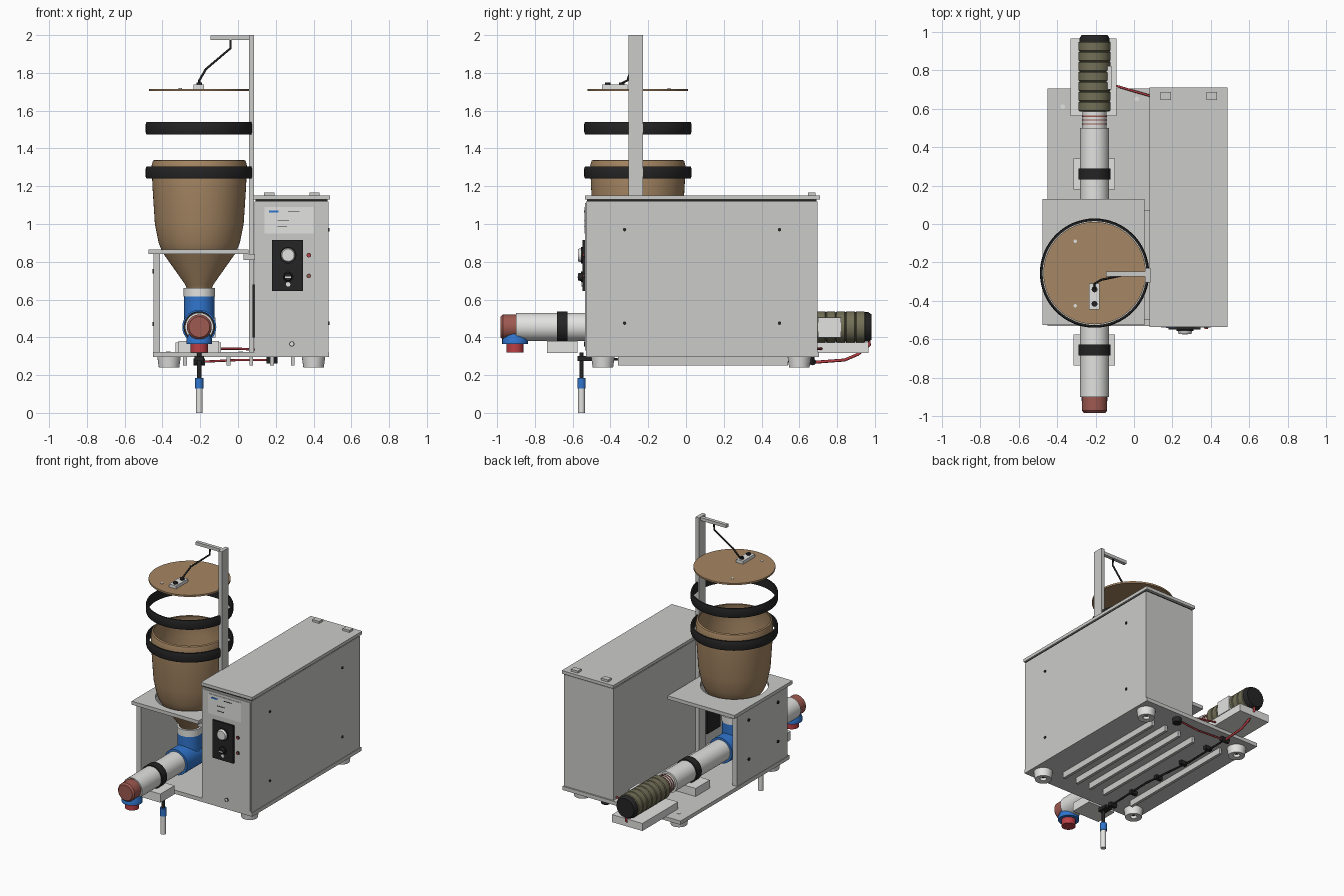
import bpy, bmesh, math
from mathutils import Matrix, Vector

old = bpy.data.objects.get("Cube")
if old:
    bpy.data.objects.remove(old, do_unlink=True)


def material(name, r, g, b):
    m = bpy.data.materials.new(name)
    m.use_nodes = True
    m.diffuse_color = (r, g, b, 1)
    m.node_tree.nodes["Principled BSDF"].inputs["Base Color"].default_value = (r, g, b, 1)
    return m


GREY = material("painted grey", .60, .60, .59)
WHITE = material("white plastic", .76, .76, .75)
BROWN = material("brown drum", .38, .24, .125)
OLIVE = material("olive motor", .17, .16, .095)
BLUE = material("blue fitting", .03, .18, .62)
BRICK = material("brick cap", .34, .10, .08)
RED = material("red", .50, .05, .06)
BLACK = material("black rubber", .018, .018, .018)


def finish(name, bm, mat, smooth=False):
    bmesh.ops.remove_doubles(bm, verts=bm.verts, dist=1e-5)
    bmesh.ops.recalc_face_normals(bm, faces=bm.faces)
    me = bpy.data.meshes.new(name)
    bm.to_mesh(me)
    bm.free()
    me.materials.append(mat)
    ob = bpy.data.objects.new(name, me)
    bpy.context.collection.objects.link(ob)
    if smooth:
        bpy.ops.object.select_all(action='DESELECT')
        ob.select_set(True)
        bpy.context.view_layer.objects.active = ob
        bpy.ops.object.shade_smooth_by_angle(angle=math.radians(35))
    return ob


def box(name, mat, x, y, z):
    """Box from (low, high) ranges."""
    bm = bmesh.new()
    bmesh.ops.create_cube(bm, size=1)
    for v in bm.verts:
        v.co = [r[0] if c < 0 else r[1] for c, r in zip(v.co, (x, y, z))]
    return finish(name, bm, mat)


TURN = {'x': Matrix.Rotation(math.pi / 2, 3, 'Y'),
        'y': Matrix.Rotation(-math.pi / 2, 3, 'X'),
        'z': Matrix.Identity(3)}


def lathe(name, mat, at, profile, axis='z', closed=False, seg=48):
    """Revolve (radius, distance) points about an axis through a point."""
    bm = bmesh.new()
    vs = [bm.verts.new((r, 0, t)) for r, t in profile]
    es = [bm.edges.new(p) for p in zip(vs, vs[1:])]
    if closed:
        es.append(bm.edges.new((vs[-1], vs[0])))
    bmesh.ops.spin(bm, geom=vs + es, cent=(0, 0, 0), axis=(0, 0, 1),
                   angle=2 * math.pi, steps=seg)
    for v in bm.verts:
        v.co = TURN[axis] @ v.co + Vector(at)
    return finish(name, bm, mat, True)


def rod(name, mat, at, r, a, b, axis='z', seg=32):
    return lathe(name, mat, at, [(0, a), (r, a), (r, b), (0, b)], axis, seg=seg)


def ring(name, mat, at, r_in, r_out, a, b, axis='z', seg=48):
    return lathe(name, mat, at, [(r_in, a), (r_out, a), (r_out, b), (r_in, b)],
                 axis, True, seg)


def wire(name, mat, radius, points):
    cu = bpy.data.curves.new(name, 'CURVE')
    cu.dimensions = '3D'
    cu.bevel_depth = radius
    cu.bevel_resolution = 2
    cu.use_fill_caps = True
    sp = cu.splines.new('POLY')
    sp.points.add(len(points) - 1)
    for p, co in zip(sp.points, points):
        p.co = (*co, 1)
    cu.materials.append(mat)
    bpy.context.collection.objects.link(bpy.data.objects.new(name, cu))


PX, PZ = -.205, .455          # pipe axis
HY = -.255                    # hopper centre
PIPE, HOP = (PX, 0, PZ), (PX, HY, 0)

# Base plate, feet and underside ribs
box("base_plate", GREY, (-.45, .483), (-.53, .705), (.295, .322))
for x in (-.365, .40):
    for y in (-.44, .60):
        lathe("foot", WHITE, (x, y, 0),
              [(.022, .245), (.054, .24), (.062, .296), (.022, .296)], closed=True)
        rod("foot_screw", BLACK, (x, y, 0), .022, .265, .296)
for x in (.29, .18, .07, -.05, -.28):
    box("underside_rib", GREY, (x - .01, x + .01), (-.36, .54), (.252, .296))
for x, y in ((-.37, .61), (.015, .65)):
    rod("plate_bolt", WHITE, (x, y, 0), .012, .32, .325)

# Cabinet with lid
box("cabinet", GREY, (.087, .48), (-.53, .695), (.32, 1.12))
box("cabinet_seal", BLACK, (.092, .475), (-.525, .69), (1.12, 1.13))
box("cabinet_lid", GREY, (.08, .487), (-.535, .71), (1.13, 1.152))
for x in (.165, .405):
    box("lid_latch", GREY, (x - .027, x + .027), (.645, .685), (1.15, 1.167))
for y in (-.325, .495):
    for z in (.475, .97):
        rod("side_screw", BLACK, (0, y, z), .009, .479, .485, 'x', 16)
box("side_vent", BLACK, (.076, .088), (-.5, -.35), (.40, .68))

# Control panel
box("front_door", GREY, (.10, .47), (-.535, -.53), (.33, 1.11))
box("label_plate", WHITE, (.14, .40), (-.538, -.535), (.95, 1.09))
box("label_stripe", BLUE, (.165, .215), (-.541, -.538), (1.062, 1.072))
for x, z, w in ((.265, 1.067, .06), (.21, 1.02, .06), (.21, .985, .05)):
    box("label_line", BLACK, (x, x + w), (-.540, -.538), (z - .002, z + .002))
box("control_plate", BLACK, (.18, .345), (-.548, -.53), (.645, .915))
for z, r, m in ((.835, .038, WHITE), (.72, .022, BLACK)):
    rod("knob_skirt", BLACK, (.265, 0, z), r + .006, -.556, -.545, 'y')
    lathe("knob", m, (.265, 0, z), [(0, -.572), (r * .85, -.572), (r, -.555), (0, -.555)], 'y')
box("knob_mark", WHITE, (.25, .28), (-.575, -.572), (.715, .722))
rod("lower_dial", WHITE, (.265, 0, .68), .012, -.552, -.547, 'y', 16)
for z, m in ((.835, RED), (.725, BRICK)):
    ring("lamp_bezel", BLACK, (.375, 0, z), .008, .012, -.541, -.534, 'y', 24)
    rod("indicator_lamp", m, (.375, 0, z), .009, -.545, -.534, 'y', 16)
ring("door_lock", BLACK, (.285, 0, .365), .010, .014, -.540, -.534, 'y', 24)
rod("door_lock_core", WHITE, (.285, 0, .365), .010, -.538, -.534, 'y', 24)

# Hopper table with a round opening
table = box("hopper_table", GREY, (-.475, .055), (-.525, .13), (.84, .865))
cutter = rod("table_cutter", GREY, HOP, .222, .8, .9, seg=48)
cutter.hide_render = True
cut = table.modifiers.new("opening", 'BOOLEAN')
cut.operation = 'DIFFERENCE'
cut.object = cutter
bpy.ops.object.select_all(action='DESELECT')
bpy.context.view_layer.objects.active = table
table.select_set(True)
bpy.ops.object.modifier_apply(modifier=cut.name)
bpy.data.objects.remove(cutter, do_unlink=True)
box("table_side", GREY, (-.447, -.412), (-.51, .06), (.32, .842))
for y in (-.40, -.07):
    for z in (.47, .75):
        rod("table_bolt", BLACK, (0, y, z), .011, -.453, -.446, 'x', 16)
box("table_bracket", GREY, (.03, .088), (-.5, .07), (.81, .84))

# Hopper drum, clamp rings and lid
outer = [(.065, .655), (.075, .68), (.195, .85), (.215, .90), (.235, 1.0),
         (.248, 1.2), (.252, 1.31), (.245, 1.335), (.235, 1.34)]
lathe("hopper", BROWN, HOP, outer + [(r - .012, z) for r, z in reversed(outer[:-1])],
      closed=True, seg=64)
for a in (1.24, 1.475):
    lathe("clamp_ring", BLACK, HOP, [(.270, a), (.280, a), (.284, a + .012), (.284, a + .053),
          (.280, a + .065), (.270, a + .065)], closed=True, seg=64)
rod("hopper_lid", BROWN, HOP, .266, 1.704, 1.716, seg=64)
for y in (-.09, -.425):
    rod("lid_hole_plug", WHITE, (-.305, y, 0), .009, 1.715, 1.719, seg=16)

# Mast with arm and level sensor
box("mast", GREY, (.058, .085), (-.305, -.228), (.32, 2.0))
box("mast_arm", GREY, (-.145, .075), (-.272, -.247), (1.975, 1.997))
box("level_sensor", WHITE, (-.235, -.18), (-.445, -.31), (1.716, 1.738))
for y in (-.415, -.34):
    rod("sensor_eye", BLACK, (PX, y, 0), .015, 1.736, 1.748, seg=24)
wire("sensor_cable", BLACK, .006, [(-.04, -.26, 1.98), (-.04, -.262, 1.93),
     (-.17, -.29, 1.82), (PX, -.31, 1.76), (PX, -.34, 1.745)])

# Drop tube and tee
rod("hopper_collar", WHITE, HOP, .083, .615, .662)
rod("tee_neck", BLUE, HOP, .08, PZ, .63)
lathe("tee_body", BLUE, PIPE, [(.07, -.41), (.09, -.41), (.09, -.10), (.07, -.10)], 'y', True)

# Pipe, clamps and their blocks
rod("conveyor_pipe", WHITE, PIPE, .075, -.90, .50, 'y', 48)
for y in (-.655, .26):
    ring("pipe_clamp", BLACK, PIPE, .07, .083, y - .028, y + .028, 'y')
    box("pipe_block", WHITE, (-.315, -.10), (y - .08, y + .08), (.318, .38))

# End cap and outlet
lathe("pipe_cap", BRICK, PIPE, [(0, -.982), (.055, -.982), (.066, -.97), (.066, -.90),
                               (.072, -.90), (.072, -.895), (0, -.895)], 'y')
lathe("outlet_branch", BLUE, (PX, -.905, 0), [(0, .365), (.068, .365), (.068, .39), (.03, .47), (0, .47)])
rod("outlet_cap", RED, (PX, -.905, 0), .046, .32, .37)

# Coupling and motor
rod("coupling", WHITE, PIPE, .062, .49, .59, 'y')
for y in (.52, .54, .56):
    ring("coupling_ring", BRICK, PIPE, .055, .065, y - .003, y + .003, 'y')
motor = [(0, .585)]
for i in range(7):
    y = .585 + i * .052
    motor += [(.077, y), (.083, y + .005), (.083, y + .047), (.077, y + .052)]
lathe("motor", OLIVE, PIPE, motor + [(0, .949)], 'y')
lathe("motor_cap", BLACK, PIPE, [(0, .945), (.078, .945), (.078, .965), (.068, .981), (0, .981)], 'y')
box("motor_plate", WHITE, (-.15, -.118), (.70, .82), (.40, .505))
box("motor_base", WHITE, (-.33, -.09), (.56, .965), (.318, .372))

# Wiring
wire("motor_cable", RED, .006, [(-.10, .72, .34), (0, .69, .34), (.087, .665, .335)])
wire("rear_cable", RED, .008, [(PX, .965, .41), (PX, .972, .36), (PX, .91, .31),
     (PX, .84, .28), (PX, .68, .268)])
wire("cross_cable", RED, .006, [(PX, .67, .27), (0, .64, .28), (.18, .66, .28)])
rod("cable_gland", BLACK, (.18, .65, 0), .03, .262, .296)
rod("cable_joint", BLACK, (PX, .67, .27), .018, -.03, .03, 'x', 24)
wire("underside_cable", BLACK, .006, [(PX, .67, .27), (PX - .02, .3, .28),
     (PX + .02, -.1, .28), (PX, -.50, .285), (PX, -.55, .29)])
for y in (.5, .25, 0, -.25, -.46):
    box("cable_clip", BLACK, (PX - .025, PX + .025), (y - .012, y + .012), (.268, .296))

# Hanging probe
PROBE = (PX, -.553, 0)
rod("probe_stem", BLACK, PROBE, .011, .18, .32, seg=24)
box("probe_bracket", BLACK, (PX - .025, PX + .025), (-.575, -.50), (.275, .30))
rod("probe_joint", BLUE, PROBE, .022, .13, .185, seg=24)
rod("probe_tip", WHITE, PROBE, .018, 0, .132, seg=24)
